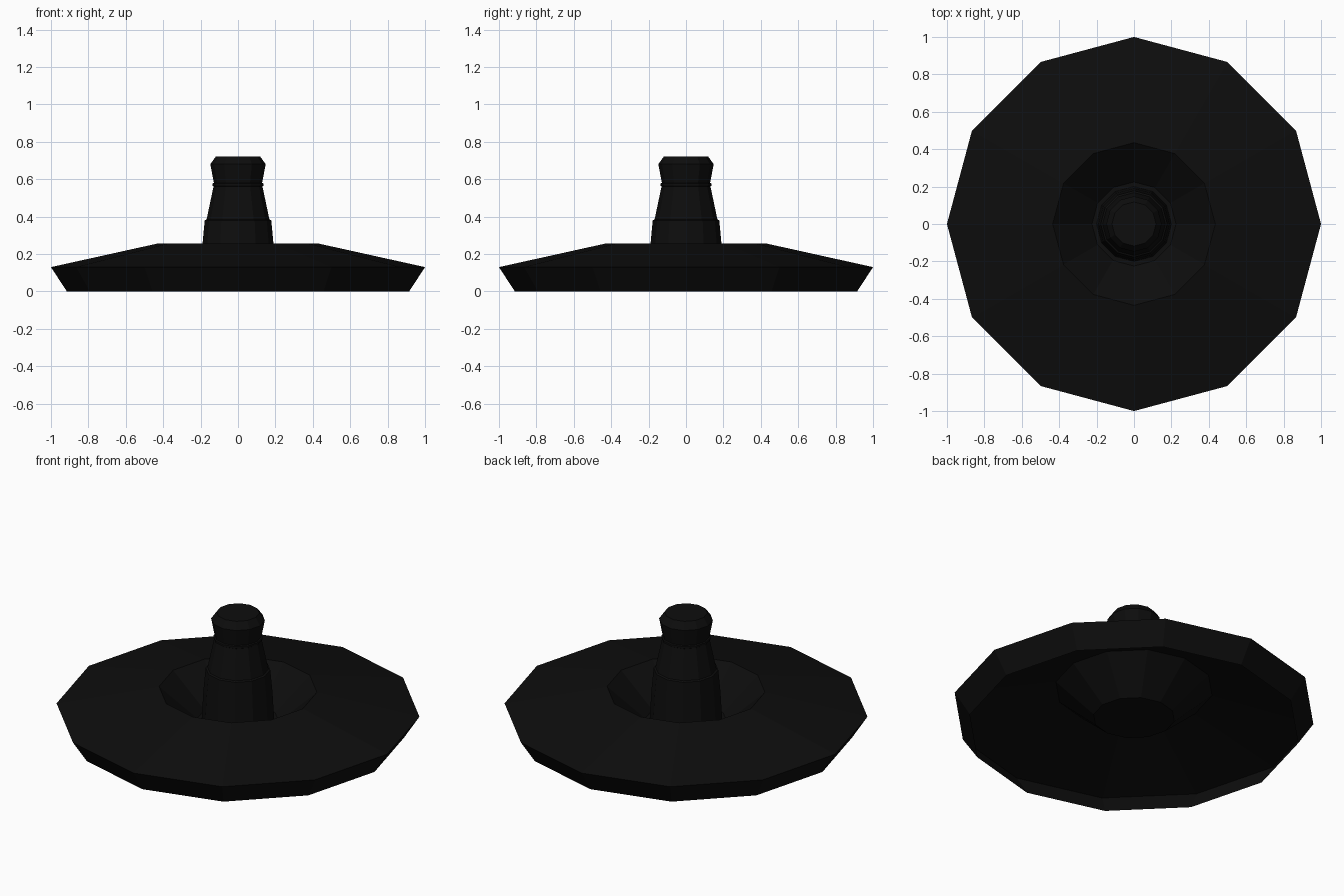
import bpy
import bmesh
from math import pi
from mathutils import Vector

SIDES = 12

cube = bpy.data.objects.get("Cube")
if cube:
    bpy.data.objects.remove(cube, do_unlink=True)

black = bpy.data.materials.new("matte_black")
black.use_nodes = True
colour = (0.004, 0.004, 0.004, 1)
black.diffuse_color = colour
black.node_tree.nodes["Principled BSDF"].inputs["Base Color"].default_value = colour


def lathe(name, profile):
    """Turn a (radius, height) profile round the z axis into a flat-sided part."""
    bm = bmesh.new()
    verts = [bm.verts.new((r, 0, z)) for r, z in profile]
    edges = [bm.edges.new(pair) for pair in zip(verts, verts[1:])]
    bmesh.ops.spin(bm, geom=verts + edges, cent=Vector(), axis=(0, 0, 1),
                   angle=2 * pi, steps=SIDES)
    bmesh.ops.remove_doubles(bm, verts=bm.verts, dist=0.0005)
    bmesh.ops.recalc_face_normals(bm, faces=bm.faces)
    mesh = bpy.data.meshes.new(name)
    bm.to_mesh(mesh)
    bm.free()
    mesh.materials.append(black)
    obj = bpy.data.objects.new(name, mesh)
    bpy.context.collection.objects.link(obj)
    return obj


FLOOR = 0.07

# Shallow dish, open underneath, with a sunken cup in the middle
lathe("dish", [(0.915, 0), (1, 0.13), (0.435, 0.255), (0.225, FLOOR), (0, FLOOR)])

# Post base standing in the cup, with a small step at its top
lathe("post_base", [(0.2, FLOOR), (0.19, 0.25), (0.178, 0.38), (0.168, 0.385)])

# Tapered post above the step
lathe("post_shaft", [(0.17, 0.375), (0.13, 0.565)])

# Thin collar at the neck
lathe("neck_collar", [(0.128, 0.56), (0.136, 0.565), (0.136, 0.577), (0.126, 0.582)])

# Flared knob with a bevelled flat top
lathe("knob", [(0.127, 0.57), (0.148, 0.68), (0.118, 0.722), (0, 0.722)])
